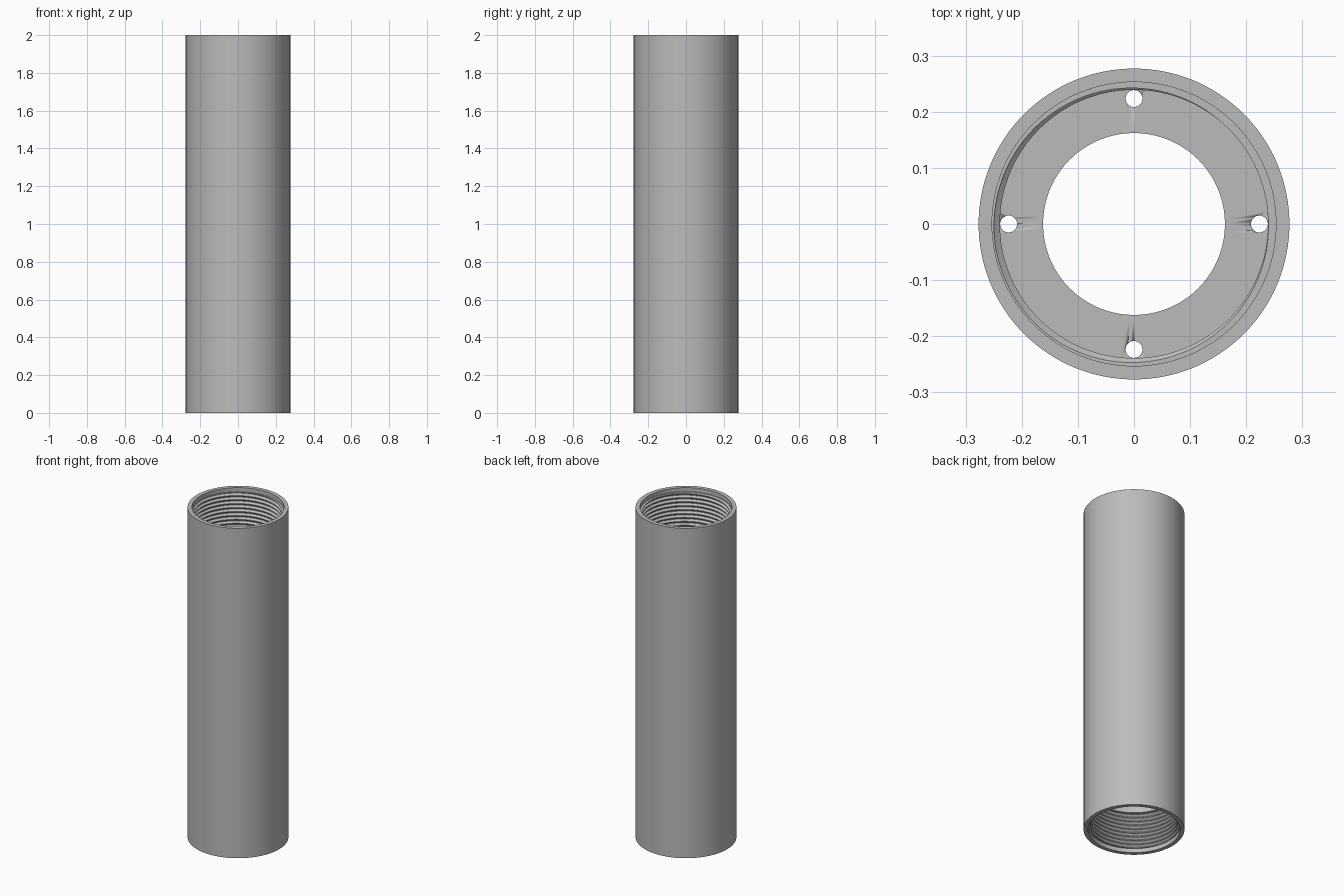
import bpy, bmesh, math
from mathutils import Matrix

if "Cube" in bpy.data.objects:
    bpy.data.objects.remove(bpy.data.objects["Cube"], do_unlink=True)

HEIGHT, OUTER, MOUTH, MINOR, MAJOR = 2.0, 0.277, 0.253, 0.239, 0.25
THREAD_TOP, THREAD_END, FLOOR = 1.975, 1.755, 1.70
PITCH, SEGS = 0.024, 128
BORE, HOLE_R, HOLE_RING = 0.162, 0.015, 0.2235

steel = bpy.data.materials.new("grey_steel")
steel.use_nodes = True
GREY = (0.5, 0.5, 0.5, 1)
steel.diffuse_color = GREY
steel.node_tree.nodes["Principled BSDF"].inputs["Base Color"].default_value = GREY


def finish(name, bm):
    """Turn a bmesh into a shaded object."""
    bmesh.ops.remove_doubles(bm, verts=bm.verts, dist=0.00005)
    bmesh.ops.recalc_face_normals(bm, faces=bm.faces)
    mesh = bpy.data.meshes.new(name)
    bm.to_mesh(mesh)
    bm.free()
    mesh.materials.append(steel)
    obj = bpy.data.objects.new(name, mesh)
    bpy.context.collection.objects.link(obj)
    bpy.ops.object.select_all(action='DESELECT')
    obj.select_set(True)
    bpy.context.view_layer.objects.active = obj
    bpy.ops.object.shade_smooth_by_angle(angle=math.radians(30))
    return obj


def sweep(bm, rows):
    """Skin rows around the axis; each row maps a turn fraction to (radius, z)."""
    grid = []
    for row in rows:
        line = []
        for i in range(SEGS + 1):
            a = 2 * math.pi * i / SEGS
            r, z = row(i / SEGS)
            line.append(bm.verts.new((r * math.cos(a), r * math.sin(a), z)))
        grid.append(line)
    for up, low in zip(grid, grid[1:]):
        for i in range(SEGS):
            bm.faces.new((up[i], up[i + 1], low[i + 1], low[i]))


def ring(r, z):
    return lambda t: (r, z)


def thread_row(step):
    """One helical edge of the screw thread, clipped to the threaded length."""
    def row(t):
        z = THREAD_TOP + PITCH * (step + t - 0.08)
        z = min(THREAD_TOP, max(THREAD_END, z))
        phase = ((z - THREAD_TOP) / PITCH - t + 0.08) % 1
        groove = (0.44 - abs(phase - 0.5)) / 0.38
        return MINOR + (MAJOR - MINOR) * min(1, max(0, groove)), z
    return row


# Tube: outer wall, recessed mouth, internal thread and smooth socket at each end
tube = bmesh.new()
turns = math.ceil((THREAD_TOP - THREAD_END) / PITCH) + 2
steps = [k + p for k in range(1, -turns, -1) for p in (0.94, 0.56, 0.44, 0.06)]
half = [ring(OUTER, HEIGHT / 2), ring(OUTER, HEIGHT), ring(MOUTH, HEIGHT),
        ring(MOUTH, THREAD_TOP)]
half += [thread_row(s) for s in steps]
half += [ring(MINOR, THREAD_END), ring(MINOR, FLOOR - 0.01)]
for flipped in (False, True):
    first = len(tube.verts)
    sweep(tube, half)
    if flipped:
        tube.verts.ensure_lookup_table()
        centre = Matrix.Translation((0, 0, HEIGHT / 2))
        turn = centre @ Matrix.Rotation(math.pi, 4, 'X') @ centre.inverted()
        bmesh.ops.transform(tube, matrix=turn, verts=tube.verts[first:])
finish("threaded_tube", tube)

# Core: thick sleeve between the sockets, its rim buried in the tube wall
core_mesh = bmesh.new()
low = HEIGHT - FLOOR
sweep(core_mesh, [ring(r, z) for r, z in
                  ((BORE, FLOOR), (0.245, FLOOR), (0.245, low), (BORE, low), (BORE, FLOOR))])
core = finish("inner_core", core_mesh)

# Four lengthwise channels drilled through the core
drill_mesh = bmesh.new()
for k in range(4):
    spot = Matrix.Rotation(k * math.pi / 2, 4, 'Z') @ Matrix.Translation((HOLE_RING, 0, HEIGHT / 2))
    bmesh.ops.create_cone(drill_mesh, cap_ends=True, segments=32, radius1=HOLE_R,
                          radius2=HOLE_R, depth=HEIGHT, matrix=spot)
drill = finish("channel_cutter", drill_mesh)
drill.hide_render = True
cut = core.modifiers.new("channels", 'BOOLEAN')
cut.operation, cut.solver, cut.object = 'DIFFERENCE', 'EXACT', drill
bpy.context.view_layer.objects.active = core
bpy.ops.object.modifier_apply(modifier=cut.name)
bpy.data.objects.remove(drill, do_unlink=True)
